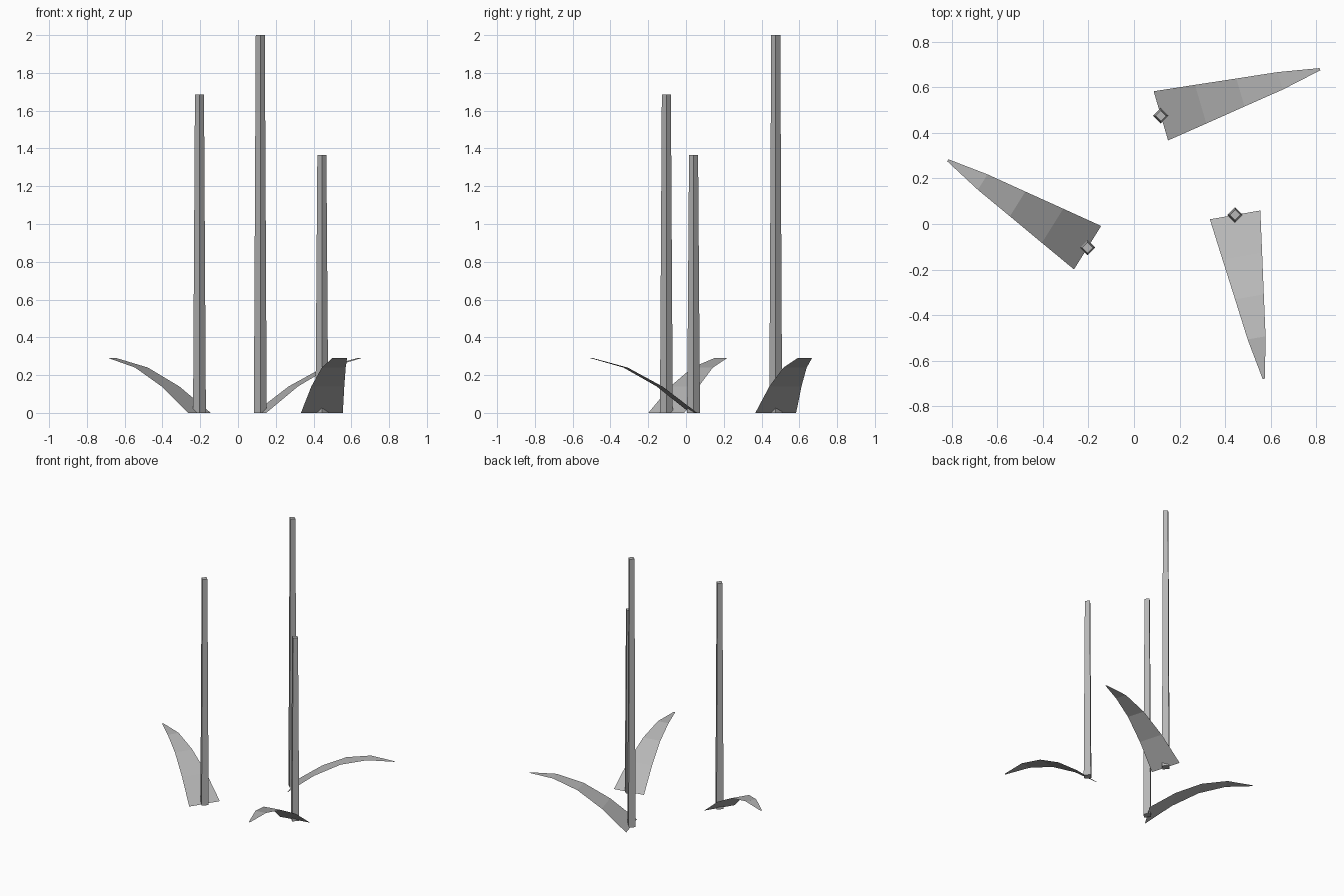
import bpy, bmesh, math
from mathutils import Vector

if "Cube" in bpy.data.objects:
    bpy.data.objects.remove(bpy.data.objects["Cube"])

grey = bpy.data.materials.new("stem grey")
grey.diffuse_color = (0.47, 0.47, 0.47, 1)
grey.use_nodes = True
grey.node_tree.nodes["Principled BSDF"].inputs["Base Color"].default_value = grey.diffuse_color


def add_object(name, bm):
    mesh = bpy.data.meshes.new(name)
    bm.to_mesh(mesh)
    bm.free()
    mesh.materials.append(grey)
    obj = bpy.data.objects.new(name, mesh)
    bpy.context.collection.objects.link(obj)
    return obj


# Tapered four-sided stem, corners towards the axes
def stem(name, base, height):
    bm = bmesh.new()
    rings = []
    for radius, z in ((0.034, 0), (0.024, height)):
        rings.append([bm.verts.new((base[0] + radius * math.cos(i * math.pi / 2),
                                    base[1] + radius * math.sin(i * math.pi / 2), z))
                      for i in range(4)])
    low, high = rings
    for i in range(4):
        j = (i + 1) % 4
        bm.faces.new((low[i], low[j], high[j], high[i]))
    bm.faces.new(low[::-1])
    bm.faces.new(high)
    add_object(name, bm)


# Arched, tapering leaf blade: (share of length, height, width)
BLADE = ((0, 0, 0.225), (0.25, 0.14, 0.177), (0.5, 0.24, 0.128),
         (0.75, 0.29, 0.08), (1, 0.29, 0.01))


def leaf(name, base, tip):
    start, end = Vector((*base, 0)), Vector((*tip, 0))
    along = (end - start).normalized()
    side = Vector((-along.y, along.x, 0))
    bm = bmesh.new()
    previous = None
    for share, z, width in BLADE:
        mid = start.lerp(end, share) + Vector((0, 0, z))
        row = [bm.verts.new(mid - side * width / 2), bm.verts.new(mid + side * width / 2)]
        if previous:
            bm.faces.new((previous[0], row[0], row[1], previous[1]))
        previous = row
    add_object(name, bm)


# Three sprouts: foot, stem height, leaf tip
SPROUTS = {
    "left": ((-0.204, -0.104), 1.685, (-0.818, 0.28)),
    "back": ((0.118, 0.475), 2.0, (0.817, 0.68)),
    "right": ((0.444, 0.04), 1.365, (0.57, -0.68)),
}
for label, (foot, height, tip) in SPROUTS.items():
    stem(label + "_stem", foot, height)
    leaf(label + "_leaf", foot, tip)
